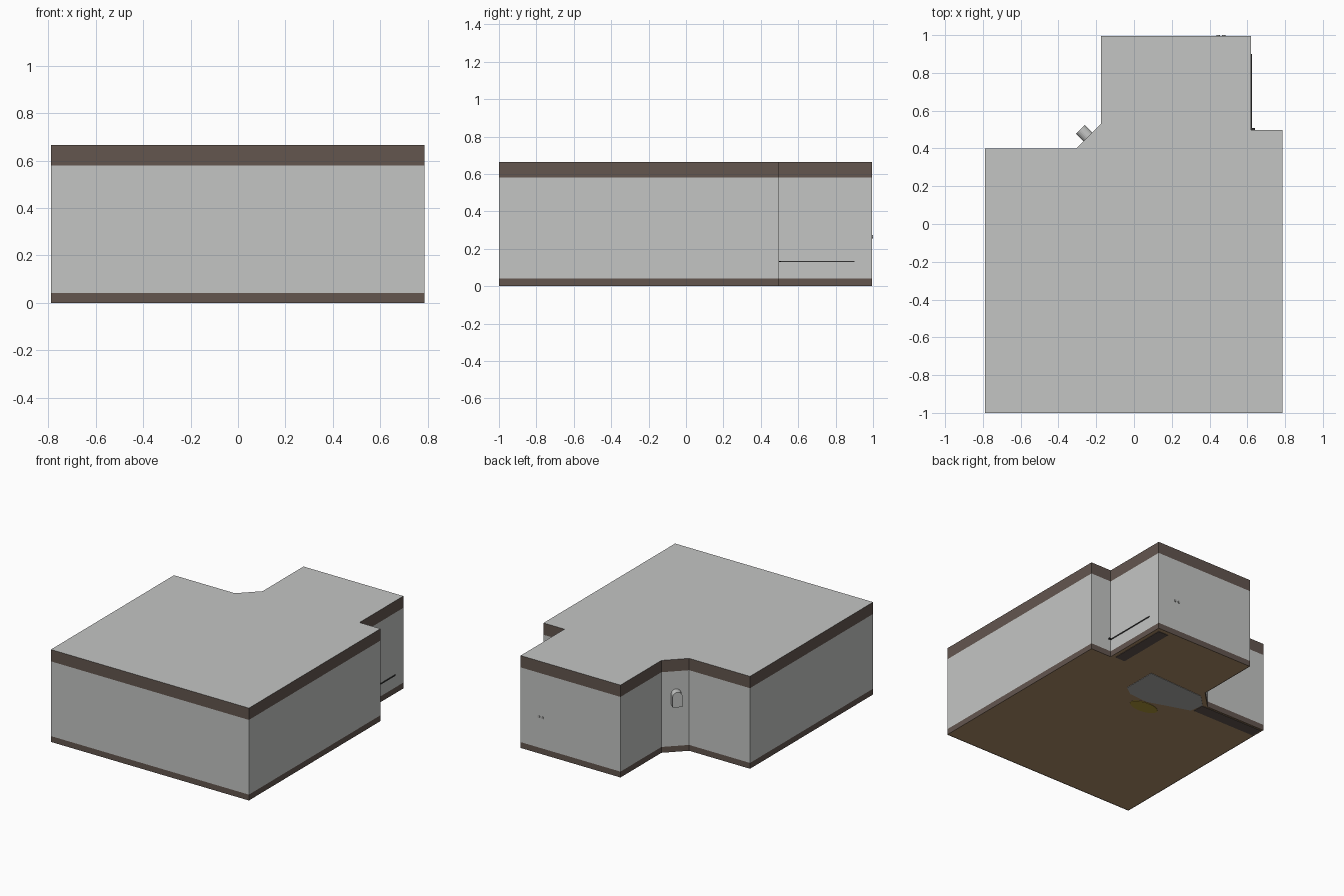
import bpy, bmesh, math
from mathutils import Matrix, Vector

if "Cube" in bpy.data.objects:
    bpy.data.objects.remove(bpy.data.objects["Cube"])


def material(name, rgb):
    m = bpy.data.materials.new(name)
    m.diffuse_color = (*rgb, 1)
    m.use_nodes = True
    m.node_tree.nodes["Principled BSDF"].inputs["Base Color"].default_value = m.diffuse_color
    return m


PLASTER = material("plaster_grey", (0.55, 0.56, 0.55))
TRIM = material("dark_brown_trim", (0.125, 0.093, 0.078))
WOOD = material("wood_floor", (0.42, 0.27, 0.14))
GREY = material("hearth_grey", (0.42, 0.42, 0.41))
OLIVE = material("olive_yellow", (0.42, 0.30, 0.04))
BLACK = material("near_black", (0.03, 0.03, 0.03))

# Room footprint, counter-clockwise seen from above
FOOTPRINT = [(-0.79, -1), (0.787, -1), (0.787, 0.497), (0.62, 0.497),
             (0.62, 0.995), (-0.175, 0.995), (-0.175, 0.53),
             (-0.305, 0.40), (-0.79, 0.40)]
HEIGHT = 0.665


def make_object(name, bm, mats):
    mesh = bpy.data.meshes.new(name)
    bm.to_mesh(mesh)
    bm.free()
    for m in mats:
        mesh.materials.append(m)
    ob = bpy.data.objects.new(name, mesh)
    bpy.context.collection.objects.link(ob)
    return ob


def sheet(name, points, z, mat, up):
    """Flat polygon facing up or down."""
    bm = bmesh.new()
    f = bm.faces.new([bm.verts.new((x, y, z)) for x, y in points])
    f.normal_update()
    if (f.normal.z > 0) != up:
        f.normal_flip()
    return make_object(name, bm, [mat])


def prism(name, points, depth, mat, matrix=Matrix()):
    """Closed prism: profile in local xy, extruded along local z."""
    bm = bmesh.new()
    f = bm.faces.new([bm.verts.new((x, y, 0)) for x, y in points])
    new = bmesh.ops.extrude_face_region(bm, geom=[f])["geom"]
    bmesh.ops.translate(bm, vec=(0, 0, depth),
                        verts=[v for v in new if isinstance(v, bmesh.types.BMVert)])
    bmesh.ops.recalc_face_normals(bm, faces=bm.faces)
    bm.transform(matrix)
    return make_object(name, bm, [mat])


def rect(x0, x1, y0, y1):
    return [(x0, y0), (x1, y0), (x1, y1), (x0, y1)]


# Walls in three bands: skirting, plaster, cornice
bm = bmesh.new()
rings = [[bm.verts.new((x, y, z)) for x, y in FOOTPRINT]
         for z in (0, 0.042, 0.58, HEIGHT)]
n = len(FOOTPRINT)
for k in range(3):
    for i in range(n):
        j = (i + 1) % n
        f = bm.faces.new((rings[k][i], rings[k][j], rings[k + 1][j], rings[k + 1][i]))
        f.material_index = 0 if k == 1 else 1
make_object("walls", bm, [PLASTER, TRIM])

# Ceiling and floor
sheet("ceiling", FOOTPRINT, HEIGHT, PLASTER, True)
sheet("floor", FOOTPRINT, 0.003, WOOD, False)

# Furniture footprints that show through the floor
prism("side_cabinet_base", rect(0.51, 0.59, 0.51, 0.96), 0.004, TRIM)
prism("back_cabinet_base", rect(-0.78, -0.27, 0.30, 0.385), 0.004, TRIM)
prism("hearth_base", [(0.27, 0.50), (0.27, 0.25), (0.20, 0.20), (0.05, 0.19),
                      (-0.25, 0.29), (-0.27, 0.39), (-0.18, 0.48)], 0.004, GREY)
prism("round_mat", [(0.02 + 0.11 * math.cos(math.tau * i / 20),
                     0.125 + 0.055 * math.sin(math.tau * i / 20))
                    for i in range(20)], 0.004, OLIVE)

# Arched wall fitting on the slanted wall (local x along wall, y up, z outward)
arch = [(-0.033, 0), (0.033, 0)] + [
    (0.033 * math.cos(math.pi * i / 10), 0.075 + 0.033 * math.sin(math.pi * i / 10))
    for i in range(11)]
s = math.sqrt(0.5)
place = Matrix(((-s, 0, -s, -0.244), (-s, 0, s, 0.461), (0, 1, 0, 0.345), (0, 0, 0, 1)))
prism("wall_fitting", arch, 0.056, PLASTER, place)

# Thin rail on the recessed side wall
prism("side_rail", rect(0.617, 0.624, 0.50, 0.90), 0.008, BLACK,
      Matrix.Translation((0, 0, 0.128)))
prism("rail_bracket", rect(0.617, 0.64, 0.497, 0.508), 0.008, BLACK,
      Matrix.Translation((0, 0, 0.128)))

# Two small knobs on the back wall
for i, x in enumerate((0.475, 0.445)):
    bm = bmesh.new()
    bmesh.ops.create_cone(bm, cap_ends=True, segments=12, radius1=0.009,
                          radius2=0.009, depth=0.01,
                          matrix=Matrix.Translation((x, 0.995, 0.265))
                          @ Matrix.Rotation(math.pi / 2, 4, 'X'))
    make_object(f"back_knob_{i + 1}", bm, [GREY])
